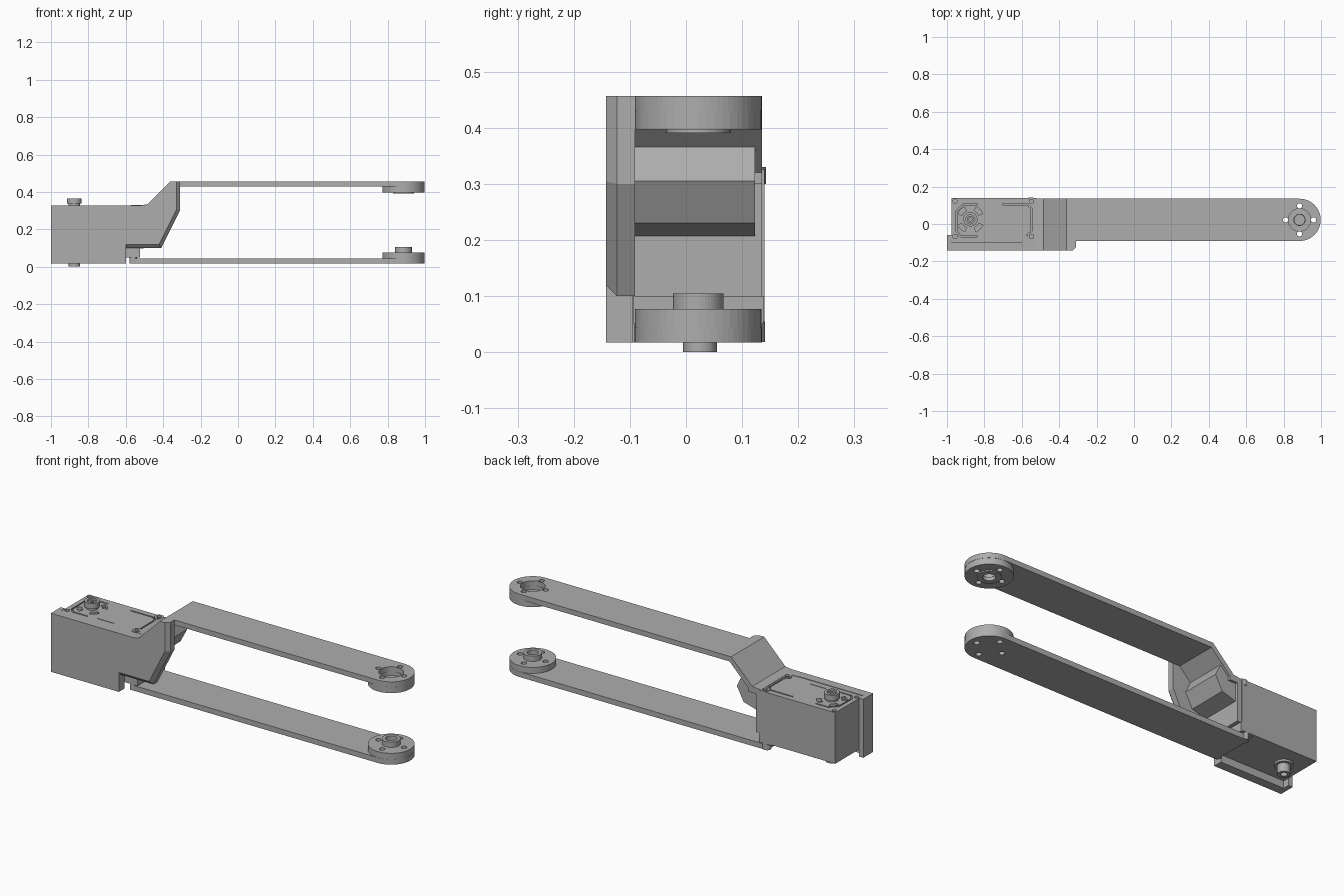
import bpy, bmesh, math
from mathutils import Vector

cube = bpy.data.objects.get("Cube")
if cube:
    bpy.data.objects.remove(cube, do_unlink=True)

grey = bpy.data.materials.new("plain grey")
grey.use_nodes = True
grey.diffuse_color = (0.42, 0.42, 0.42, 1)
grey.node_tree.nodes["Principled BSDF"].inputs["Base Color"].default_value = (0.42, 0.42, 0.42, 1)


def finish(name, bm):
    bmesh.ops.recalc_face_normals(bm, faces=bm.faces)
    mesh = bpy.data.meshes.new(name)
    bm.to_mesh(mesh)
    bm.free()
    mesh.materials.append(grey)
    obj = bpy.data.objects.new(name, mesh)
    bpy.context.scene.collection.objects.link(obj)
    return obj


def prism(name, points, low, high, axis="z", chamfer=0, chamfer_edge=None):
    """Extrude a profile along z (points are x, y) or y (points are x, z)."""
    def place(p, d):
        return (p[0], p[1], d) if axis == "z" else (p[0], d, p[1])
    bm = bmesh.new()
    face = bm.faces.new([bm.verts.new(place(p, low)) for p in points])
    rim = list(face.edges)
    grown = bmesh.ops.extrude_face_region(bm, geom=[face], use_keep_orig=True)
    shift = Vector(place((0, 0), high - low))
    for v in grown["geom"]:
        if isinstance(v, bmesh.types.BMVert):
            v.co += shift
    if chamfer:
        picked = [e for e in rim if chamfer_edge(*[v.co for v in e.verts])]
        bmesh.ops.bevel(bm, geom=picked, offset=chamfer, segments=1, affect="EDGES")
    return finish(name, bm)


def box(name, x, y, z):
    return prism(name, [(x[0], y[0]), (x[1], y[0]), (x[1], y[1]), (x[0], y[1])], *z)


def disc(name, centre, radius, low, high, sides=48):
    turn = math.tau / sides
    return prism(name, [(centre[0] + radius * math.cos(i * turn),
                         centre[1] + radius * math.sin(i * turn)) for i in range(sides)], low, high)


def cut(obj, cutters):
    """Subtract the cutters, bake the result and drop the cutters."""
    for c in cutters:
        c.hide_render = True
        mod = obj.modifiers.new("cut", "BOOLEAN")
        mod.operation, mod.solver, mod.object = "DIFFERENCE", "EXACT", c
    graph = bpy.context.evaluated_depsgraph_get()
    baked = bpy.data.meshes.new_from_object(obj.evaluated_get(graph))
    obj.modifiers.clear()
    obj.data = baked
    for c in cutters:
        bpy.data.objects.remove(c, do_unlink=True)


def ring(name, centre, radius, bore, low, high):
    obj = disc(name, centre, radius, low, high)
    cut(obj, [disc("bore", centre, bore, low - 0.01, high + 0.01)])
    return obj


def groove(path, width, low, high):
    """Bar cutters following a path in plan."""
    bars = []
    for a, b in zip(path, path[1:]):
        a, b = Vector(a), Vector(b)
        along = (b - a).normalized() * width / 2
        side = Vector((-along.y, along.x))
        a, b = a - along, b + along
        bars.append(prism("groove", [a - side, b - side, b + side, a + side], low, high))
    return bars


MID = 0.022                 # centre line of the arms
END = (0.885, MID)          # pivot at the far end
HORN = (-0.875, 0.025)      # motor shaft
BACK, FRONT, OUTER = 0.135, -0.091, -0.143


def arm_outline(start):
    r = (BACK - FRONT) / 2
    arc = [(END[0] + r * math.sin(t), MID - r * math.cos(t))
           for t in [math.pi * i / 32 for i in range(33)]]
    return [(start, FRONT)] + arc + [(start, BACK)]


def bolt_holes(low, high):
    return [disc("bolt_hole", (END[0] + 0.075 * dx, MID + 0.075 * dy), 0.014, low, high, 20)
            for dx, dy in ((1, 0), (-1, 0), (0, 1), (0, -1))]


# Upper arm with its pivot pad
upper_arm = prism("upper_arm", arm_outline(-0.36), 0.43, 0.457)
cut(upper_arm, bolt_holes(0.35, 0.5) + [disc("pocket", END, 0.06, 0.41, 0.5)])
upper_pad = disc("upper_pivot_pad", END, 0.1125, 0.397, 0.4295)
cut(upper_pad, bolt_holes(0.35, 0.5) + [disc("pocket", END, 0.06, 0.41, 0.5),
                                       disc("bore", END, 0.03, 0.35, 0.5)])
ring("upper_pivot_lip", END, 0.057, 0.03, 0.391, 0.3975)

# Lower arm with pad, hub and corner bosses
lower_arm = prism("lower_arm", arm_outline(-0.57), 0.017, 0.045)
cut(lower_arm, bolt_holes(0, 0.1))
lower_pad = disc("lower_pivot_pad", END, 0.1125, 0.0445, 0.077)
cut(lower_pad, bolt_holes(0, 0.1))
ring("lower_pivot_hub", END, 0.045, 0.028, 0.0765, 0.105)
for y in (0.12, -0.072):
    disc("lower_arm_boss", (-0.56, y), 0.021, 0.018, 0.055, 24)

# Front cover plate: chamfered shoulder, deep lower block and end strip
prism("cover_shoulder",
      [(-0.6, 0.1), (-0.41, 0.1), (-0.31, 0.3), (-0.31, 0.457), (-0.36, 0.457),
       (-0.484, 0.333), (-0.52, 0.328), (-0.6, 0.328)], OUTER, FRONT, "y", 0.02,
      lambda a, b: (a.z < 0.31 and b.z < 0.31 and min(a.x, b.x) > -0.61 and max(a.x, b.x) > -0.5)
      or (a.x > -0.32 and b.x > -0.32))
box("cover_plate", (-1, -0.6), (OUTER, FRONT - 0.004), (0.017, 0.328))
box("cover_end_strip", (-1, -0.975), (FRONT - 0.004, -0.06), (0.017, 0.328))

# Sloped bracket joining the motor to the upper arm, with its inner stiffener
prism("bracket_ramp",
      [(-0.535, 0.328), (-0.484, 0.333), (-0.36, 0.457), (-0.345, 0.457), (-0.345, 0.43),
       (-0.35, 0.43), (-0.46, 0.32), (-0.46, 0.3), (-0.535, 0.3)], FRONT, BACK, "y")
prism("bracket_stiffener",
      [(-0.53, 0.2), (-0.425, 0.23), (-0.385, 0.305), (-0.415, 0.367), (-0.47, 0.315), (-0.53, 0.315)],
      FRONT, 0.123, "y")
box("bracket_wall", (-0.533, -0.505), (FRONT, BACK), (0.098, 0.31))

# Motor case with corner holes, outline grooves and curved slots round the shaft
case = box("motor_case", (-0.975, -0.53), (-0.094, 0.14), (0.055, 0.326))
cutters = [disc("screw_hole", (x, y), 0.012, 0.29, 0.4, 16)
           for x in (-0.957, -0.548) for y in (-0.067, 0.122)]
cutters += groove([(-0.84, 0.106), (-0.91, 0.106), (-0.947, 0.07), (-0.947, -0.04),
                   (-0.925, -0.066), (-0.84, -0.066)], 0.007, 0.315, 0.4)
cutters += groove([(-0.7, 0.106), (-0.57, 0.106), (-0.547, 0.08), (-0.547, -0.035),
                   (-0.57, -0.06)], 0.007, 0.315, 0.4)
cutters += groove([(-0.78, -0.06), (-0.69, -0.06)], 0.004, 0.32, 0.4)
for k in range(4):
    mid = math.radians(45 + 90 * k)
    arc = [(r * math.cos(mid + d), r * math.sin(mid + d))
           for r, ds in ((0.05, (-0.35, 0, 0.35)), (0.074, (0.35, 0, -0.35))) for d in ds]
    cutters.append(prism("slot", [(HORN[0] + x, HORN[1] + y) for x, y in arc], 0.31, 0.4))
cut(case, cutters)
for y in (0.12, -0.067):
    ring("case_lug", (-0.548, y), 0.023, 0.012, 0.3, 0.33)
box("case_lower_lug", (-0.6, -0.525), (-0.094, 0.138), (0.05, 0.1))

# Shaft horns above and below the motor
ring("top_horn_neck", HORN, 0.03, 0.014, 0.32, 0.338)
ring("top_horn", HORN, 0.038, 0.024, 0.337, 0.366)
ring("top_horn_core", HORN, 0.018, 0.009, 0.32, 0.36)
disc("bottom_horn_base", HORN, 0.045, 0.045, 0.06)
ring("bottom_horn", HORN, 0.03, 0.016, 0, 0.05)
